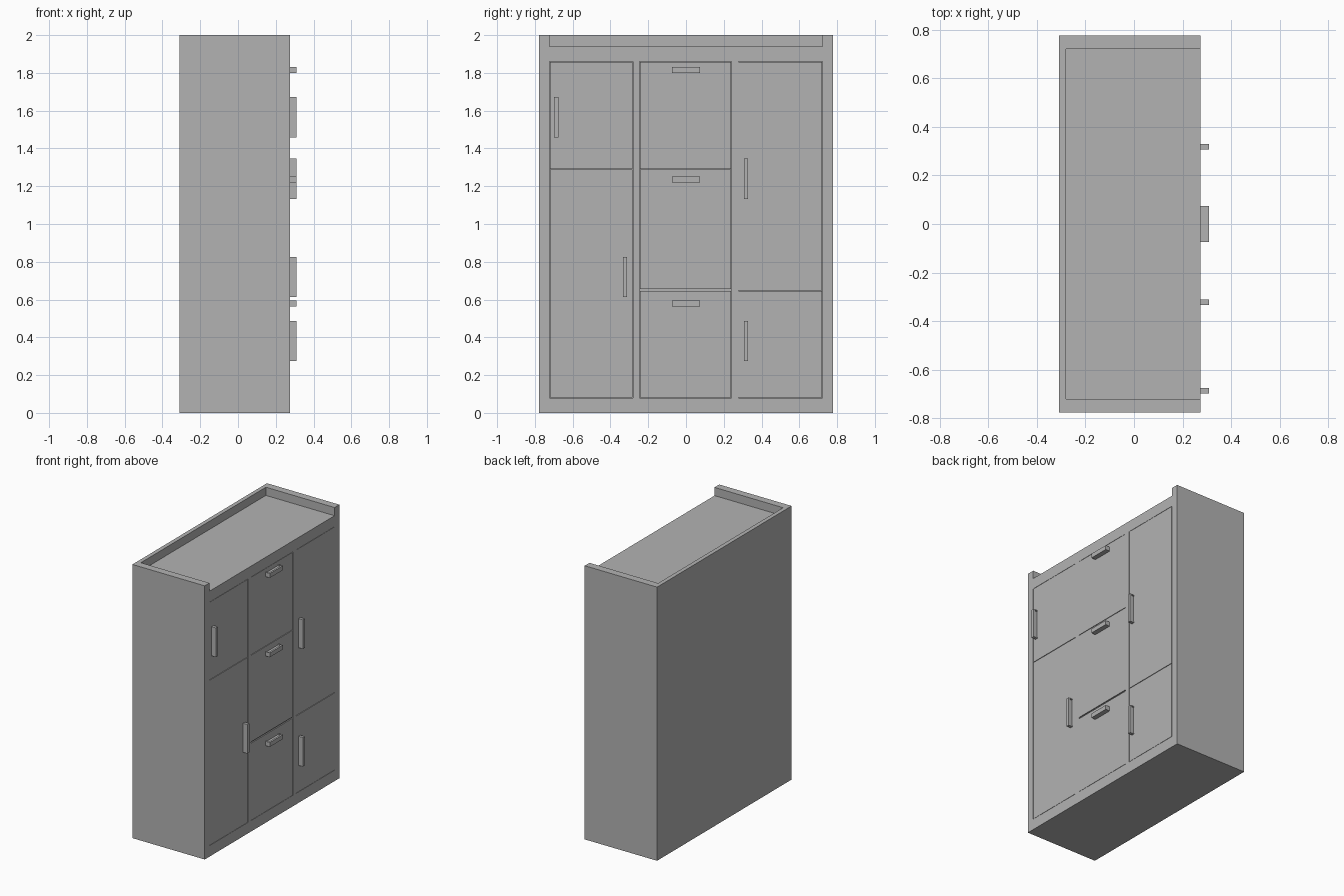
import bpy
import bmesh
from mathutils import Vector

cube = bpy.data.objects.get("Cube")
if cube:
    bpy.data.objects.remove(cube, do_unlink=True)

grey = bpy.data.materials.new("plain_grey")
grey.use_nodes = True
grey.diffuse_color = (0.45, 0.45, 0.45, 1)
grey.node_tree.nodes["Principled BSDF"].inputs["Base Color"].default_value = grey.diffuse_color

BACK, FACE, CORE, TIP = -0.31, 0.275, 0.267, 0.31
HALF, INNER = 0.777, 0.722          # outer and inner half widths
TOP, DECK, HEAD, SILL = 2.0, 1.94, 1.86, 0.08
GAP = 0.002


def boxes(name, parts):
    """One object made of boxes, each given as (low corner, high corner)."""
    bm = bmesh.new()
    for low, high in parts:
        low, high = Vector(low), Vector(high)
        made = bmesh.ops.create_cube(bm, size=1)
        bmesh.ops.scale(bm, vec=high - low, verts=made["verts"])
        bmesh.ops.translate(bm, vec=(low + high) / 2, verts=made["verts"])
    mesh = bpy.data.meshes.new(name)
    bm.to_mesh(mesh)
    bm.free()
    mesh.materials.append(grey)
    obj = bpy.data.objects.new(name, mesh)
    bpy.context.collection.objects.link(obj)
    return obj


# Cabinet body and the three-sided rim around its top
boxes("cabinet_body", [((BACK, -HALF, 0), (CORE, HALF, DECK))])
boxes("top_rim", [
    ((BACK, -HALF, DECK), (-0.28, HALF, TOP)),
    ((-0.28, -HALF, DECK), (FACE, -INNER, TOP)),
    ((-0.28, INNER, DECK), (FACE, HALF, TOP)),
])

# Front frame: uprights between the columns, rails above and below
columns = [(-INNER, -0.28), (-0.245, 0.24), (0.277, INNER)]
edges = [-HALF] + [y for column in columns for y in column] + [HALF]
frame = [((CORE, a, SILL), (FACE, b, HEAD)) for a, b in zip(edges[::2], edges[1::2])]
frame += [((CORE, -HALF, a), (FACE, HALF, b)) for a, b in ((0, SILL), (HEAD, DECK))]
boxes("front_frame", frame)

# Flush doors and drawers with fine gaps around them
fronts = {
    "right_door": (columns[0], [(SILL, 1.29), (1.29, HEAD)]),
    "drawer_front": (columns[1], [(SILL, 0.647), (0.653, 1.29), (1.29, HEAD)]),
    "left_door": (columns[2], [(SILL, 0.647), (0.647, HEAD)]),
}
for name, ((y0, y1), rows) in fronts.items():
    for i, (z0, z1) in enumerate(rows):
        boxes(f"{name}_{i + 1}", [((CORE, y0 + GAP, z0 + GAP), (FACE, y1 - GAP, z1 - GAP))])


def handle(name, y, z, length, width, upright):
    """Bar handle with a shallow finger recess along one long side."""
    l, w = length / 2, width / 2
    floor, end, lip = w - 0.006, l - 0.007, 0.297
    parts = [((FACE, -l, -w), (TIP, l, floor)),
             ((lip, -l, floor), (TIP, l, w)),
             ((FACE, -l, floor), (lip, -end, w)),
             ((FACE, end, floor), (lip, l, w))]
    if upright:
        parts = [((a[0], a[2], a[1]), (b[0], b[2], b[1])) for a, b in parts]
    obj = boxes(name, parts)
    obj.location = (0, y, z)


# Handles
for i, (y, z) in enumerate([(-0.687, 1.565), (-0.323, 0.72), (0.318, 1.24), (0.318, 0.38)]):
    handle(f"door_handle_{i + 1}", y, z, 0.213, 0.022, True)
for i, z in enumerate([0.58, 1.235, 1.815]):
    handle(f"drawer_handle_{i + 1}", 0, z, 0.15, 0.032, False)
